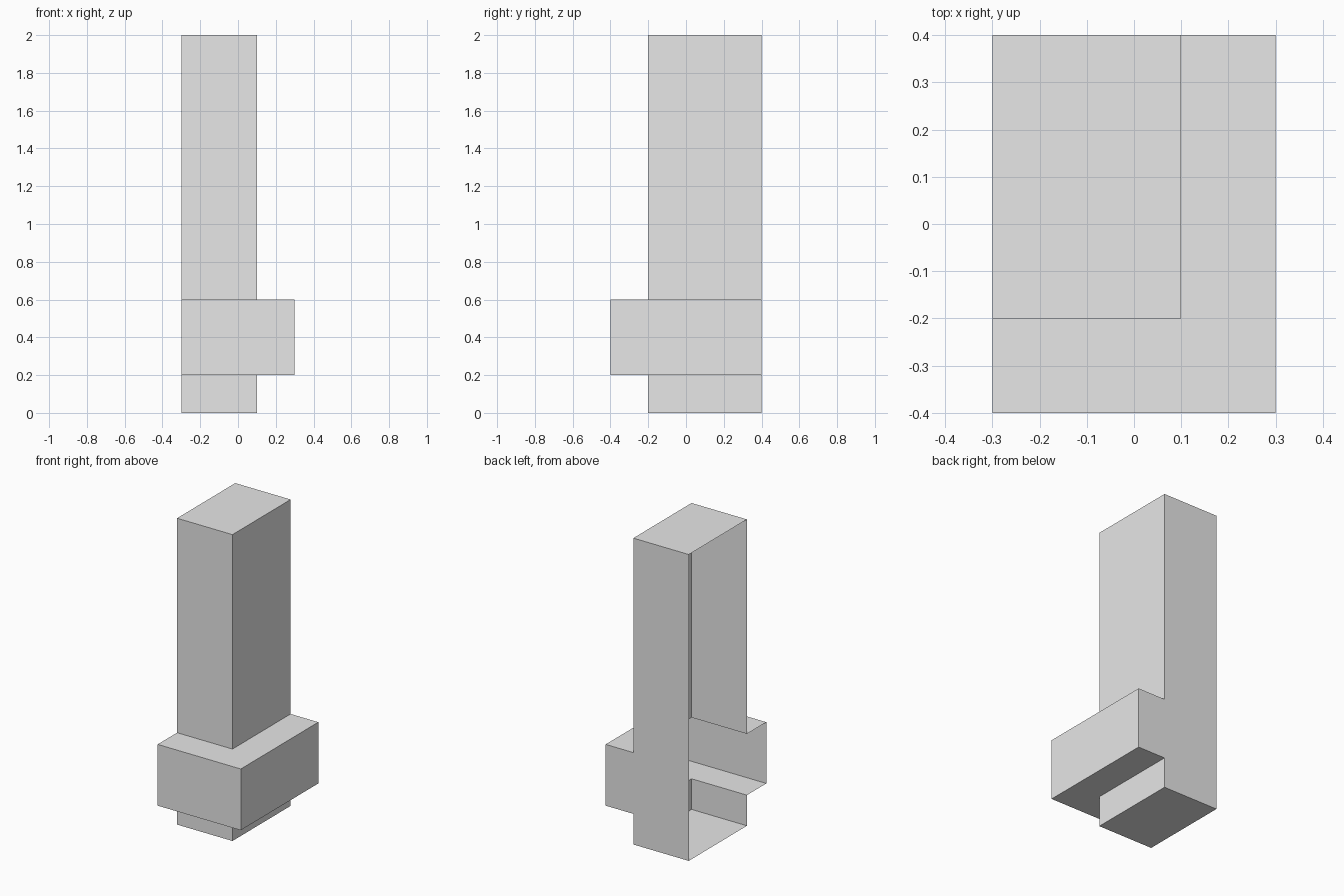
import bpy
import bmesh
import math

cube = bpy.data.objects.get("Cube")
if cube:
    bpy.data.objects.remove(cube, do_unlink=True)

# One plain grey
grey = bpy.data.materials.new("plain_grey")
grey.use_nodes = True
colour = (0.8, 0.8, 0.8, 1)
grey.diffuse_color = colour
bsdf = next(n for n in grey.node_tree.nodes if n.type == "BSDF_PRINCIPLED")
bsdf.inputs["Base Color"].default_value = colour

SIDE, BACK = -0.3, 0.4      # the open side and the flush back
SHAFT = (0.1, -0.2)         # outer corner of the shaft
COLLAR = (0.3, -0.4)        # outer corner of the collar
levels = [(SHAFT, 0), (SHAFT, 0.2), (COLLAR, 0.2),
          (COLLAR, 0.6), (SHAFT, 0.6), (SHAFT, 2)]

bm = bmesh.new()


def ring(corner, z):
    """Front, right and back outline, open on the -x side."""
    x, y = corner
    path = [(SIDE, y), (x, y), (x, BACK), (SIDE, BACK)]
    return [bm.verts.new((px, py, z)) for px, py in path]


rings = [ring(*level) for level in levels]

# Walls and ledges between successive outlines
for i, (a, b) in enumerate(zip(rings, rings[1:])):
    ledge = levels[i][1] == levels[i + 1][1]
    for k in range(2 if ledge else 3):   # ledges have no strip at the flush back
        bm.faces.new((a[k], a[k + 1], b[k + 1], b[k]))

# Floor and roof
bm.faces.new(rings[0][::-1])
bm.faces.new(rings[-1])

# Weld the flush back edge and merge each ledge into one flat face
bmesh.ops.remove_doubles(bm, verts=bm.verts[:], dist=0.0001)
bmesh.ops.dissolve_limit(bm, angle_limit=math.radians(1),
                         verts=bm.verts[:], edges=bm.edges[:])

mesh = bpy.data.meshes.new("collared_shaft")
bm.to_mesh(mesh)
bm.free()
mesh.materials.append(grey)
shaft = bpy.data.objects.new("collared_shaft", mesh)
bpy.context.collection.objects.link(shaft)
